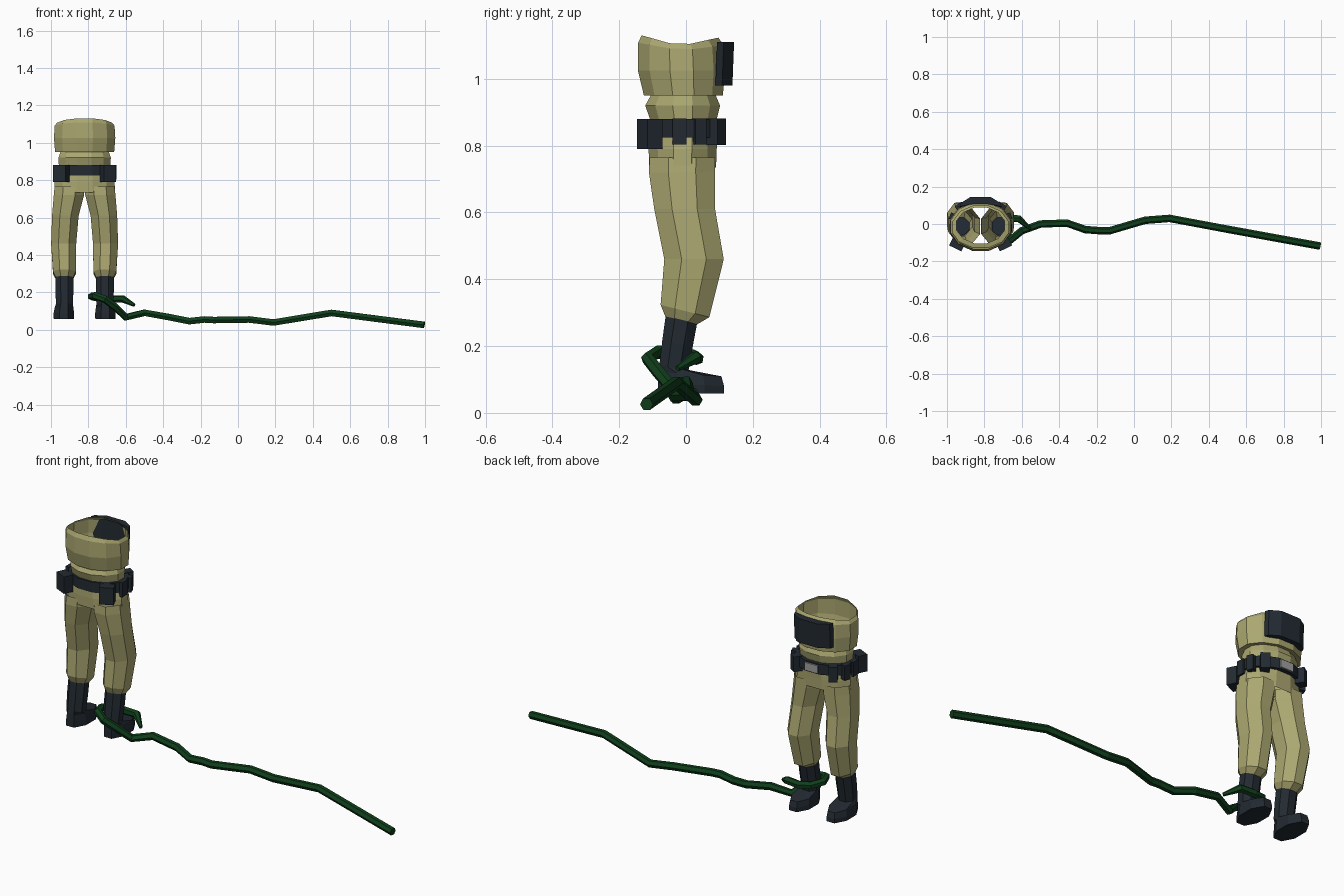
import bpy, bmesh, math
from mathutils import Matrix

CX = -0.82  # centre line of the figure


def material(name, rgb):
    m = bpy.data.materials.new(name)
    m.diffuse_color = (*rgb, 1)
    return m


CLOTH = material("olive_cloth", (0.41, 0.39, 0.165))
DARK = material("dark_leather", (0.016, 0.023, 0.031))
GREEN = material("vine_green", (0.005, 0.05, 0.011))
METAL = material("buckle_metal", (0.35, 0.35, 0.35))


def finish(name, bm, mat):
    me = bpy.data.meshes.new(name)
    bmesh.ops.recalc_face_normals(bm, faces=bm.faces)
    bm.to_mesh(me)
    bm.free()
    me.materials.append(mat)
    ob = bpy.data.objects.new(name, me)
    bpy.context.collection.objects.link(ob)
    return ob


def loft(name, rings, mat, n=8, caps=False, flip=1):
    """rings: (x offset, y centre, x radius, y radius, z, tilt, wave)"""
    bm = bmesh.new()
    loops = []
    for x, cy, rx, ry, z, *extra in rings:
        tilt, wave = (list(extra) + [0, 0])[:2]
        loop = []
        for i in range(n):
            a = 2 * math.pi * (i + 0.5) / n
            # squared-off ellipse reaching its full radius on flat sides
            k = 1 / math.cos(math.pi / n)
            dx, dy = rx * math.cos(a) * k, ry * math.sin(a) * k
            zz = z + tilt * dy + wave * abs(math.sin(a))
            loop.append(bm.verts.new((CX + flip * (x + dx), cy + dy, zz)))
        loops.append(loop)
    for a, b in zip(loops, loops[1:]):
        for i in range(n):
            j = (i + 1) % n
            bm.faces.new((a[i], a[j], b[j], b[i]))
    if caps:
        bm.faces.new(loops[0])
        bm.faces.new(loops[-1])
    return finish(name, bm, mat)


def box(name, loc, size, mat, turn=0.0):
    bm = bmesh.new()
    bmesh.ops.create_cube(bm, size=1)
    bmesh.ops.scale(bm, vec=size, verts=bm.verts)
    bmesh.ops.rotate(bm, matrix=Matrix.Rotation(turn, 3, 'Z'), verts=bm.verts)
    bmesh.ops.translate(bm, vec=(CX + loc[0], loc[1], loc[2]), verts=bm.verts)
    return finish(name, bm, mat)


# Open shirt bloused over the waist
loft("shirt", [
    (0, -0.008, 0.142, 0.103, 0.83),
    (0, -0.008, 0.138, 0.100, 0.88),
    (0, -0.010, 0.140, 0.112, 0.92),
    (0, -0.008, 0.128, 0.095, 0.955),
    (0, -0.008, 0.158, 0.118, 0.95),
    (0, -0.013, 0.164, 0.131, 1.025),
    (0, -0.015, 0.160, 0.128, 1.085, -0.03, 0.02),
    (0, -0.018, 0.148, 0.115, 1.098, -0.03, 0.03)], CLOTH, n=12)

# Hips
loft("trouser_hips", [
    (0, -0.010, 0.163, 0.100, 0.735),
    (0, -0.010, 0.160, 0.102, 0.79),
    (0, -0.008, 0.145, 0.103, 0.845)], CLOTH, n=12)

for side, f in (("left", -1), ("right", 1)):
    # Open trouser leg
    loft(side + "_trouser_leg", [
        (0.108, -0.015, 0.046, 0.046, 0.275, -0.25),
        (0.108, -0.003, 0.061, 0.073, 0.305, -0.25),
        (0.112, 0.024, 0.067, 0.089, 0.46),
        (0.103, -0.004, 0.071, 0.091, 0.61),
        (0.084, -0.012, 0.081, 0.099, 0.72),
        (0.082, -0.011, 0.078, 0.098, 0.765)], CLOTH, flip=f)
    # Boot
    loft(side + "_boot", [
        (0.111, 0.015, 0.054, 0.099, 0.058),
        (0.111, 0.015, 0.055, 0.099, 0.085, -0.05),
        (0.110, 0.012, 0.050, 0.094, 0.116, -0.07),
        (0.108, -0.036, 0.045, 0.044, 0.135, -0.15),
        (0.108, -0.025, 0.048, 0.046, 0.21, -0.15),
        (0.108, -0.012, 0.048, 0.048, 0.29, -0.15)], DARK, caps=True, flip=f)
    # Belt pouches
    box(side + "_back_pouch", (f * 0.125, -0.108, 0.835), (0.072, 0.05, 0.09), DARK, f * 0.45)
    box(side + "_side_pouch", (f * 0.156, -0.02, 0.842), (0.022, 0.042, 0.078), DARK)
    box(side + "_hip_pouch", (f * 0.150, 0.04, 0.842), (0.03, 0.035, 0.078), DARK, f * 0.35)
    box(side + "_front_pouch", (f * 0.108, 0.088, 0.842), (0.045, 0.045, 0.08), DARK, -f * 0.6)

# Belt and buckle
loft("belt", [
    (0, -0.005, 0.138, 0.098, 0.825),
    (0, -0.002, 0.158, 0.114, 0.825),
    (0, -0.002, 0.158, 0.114, 0.88),
    (0, -0.005, 0.138, 0.098, 0.88)], DARK, n=12)
box("buckle", (0, 0.112, 0.852), (0.075, 0.016, 0.042), METAL)

# Chest pouch wrapped round the front of the shirt
bm = bmesh.new()
outline = [(-0.112, 0.088), (-0.105, 0.108), (-0.055, 0.139), (0.055, 0.139),
           (0.105, 0.108), (0.112, 0.088), (0.05, 0.1), (-0.05, 0.1)]
face = bm.faces.new([bm.verts.new((CX + x, y, 0.98)) for x, y in outline])
top = bmesh.ops.extrude_face_region(bm, geom=[face])["geom"]
bmesh.ops.translate(bm, vec=(0, 0.005, 0.13),
                    verts=[g for g in top if isinstance(g, bmesh.types.BMVert)])
finish("chest_pouch", bm, DARK)

# Vine trailing along the ground and looping round the right boot
path = [(0.995, -0.118, 0.026), (0.50, -0.028, 0.090), (0.19, 0.030, 0.039),
        (0.06, 0.020, 0.055), (-0.13, -0.036, 0.052), (-0.18, -0.036, 0.055),
        (-0.26, -0.030, 0.046), (-0.36, 0.005, 0.066), (-0.50, 0.0, 0.091),
        (-0.60, -0.036, 0.067), (-0.66, -0.085, 0.125), (-0.71, -0.115, 0.163),
        (-0.765, -0.085, 0.182), (-0.785, -0.03, 0.178), (-0.75, 0.020, 0.170),
        (-0.69, 0.034, 0.163), (-0.615, 0.028, 0.165), (-0.555, -0.025, 0.132)]
cu = bpy.data.curves.new("vine", 'CURVE')
cu.dimensions = '3D'
cu.bevel_depth = 0.02
cu.bevel_resolution = 1
cu.use_fill_caps = True
sp = cu.splines.new('POLY')
sp.points.add(len(path) - 1)
for p, co in zip(sp.points, path):
    p.co = (*co, 1)
sp.points[-1].radius = 0.45
sp.use_smooth = False
cu.materials.append(GREEN)
vine = bpy.data.objects.new("vine", cu)
bpy.context.collection.objects.link(vine)
bpy.context.view_layer.objects.active = vine
vine.select_set(True)
bpy.ops.object.convert(target='MESH')
